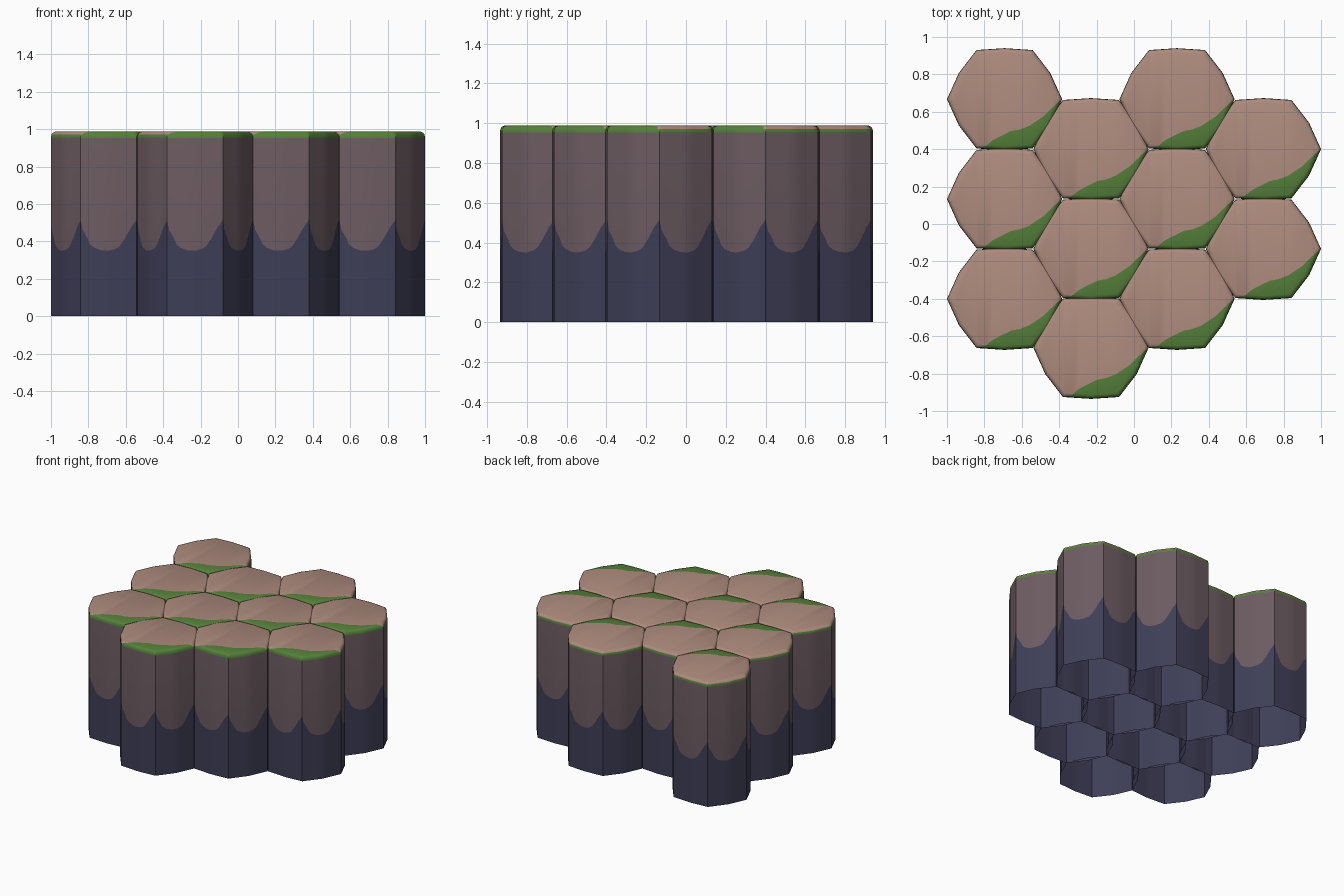
import bpy, bmesh, math
from mathutils import Vector

if "Cube" in bpy.data.objects:
    bpy.data.objects.remove(bpy.data.objects["Cube"])

# Flat colours
def mat(name, c):
    m = bpy.data.materials.new(name)
    m.diffuse_color = (*c, 1)
    m.use_nodes = True
    m.node_tree.nodes["Principled BSDF"].inputs["Base Color"].default_value = m.diffuse_color
    return m

MATS = [mat("dark_slate_base", (0.048, 0.048, 0.095)),
        mat("brown_rock_side", (0.150, 0.105, 0.120)),
        mat("moss_green", (0.090, 0.215, 0.042)),
        mat("pink_stone_top", (0.420, 0.258, 0.205))]

# Jagged colour border along one hexagon side: (position, height)
BORDER = [(0, .515), (.04, .46), (.12, .42), (.17, .385), (.25, .365), (.37, .352),
          (.5, .35), (.63, .36), (.7, .375), (.8, .42), (.9, .475)]
# Moss edge on the top, relative to the column centre
MOSS = [(-.21, -.33), (-.15, -.262), (-.10, -.25), (-.065, -.22), (-.03, -.202), (.035, -.17),
        (.08, -.162), (.13, -.143), (.21, -.09), (.25, -.05), (.29, -.012), (.34, .0)]

# Hexagon corners and slightly bulging side middles
CORNERS = [(.308, 0), (.15, .263), (-.15, .263), (-.308, 0), (-.15, -.263), (.15, -.263)]
def middle(k):
    a = math.radians(30 + 60 * k)
    r = .273 if k in (1, 4) else .282
    return Vector((r * math.cos(a), r * math.sin(a)))

def moss_y(x):
    for (x0, y0), (x1, y1) in zip(MOSS, MOSS[1:]):
        if x0 <= x <= x1:
            return y0 + (y1 - y0) * (x - x0) / (x1 - x0)
    return -9 if x < 0 else 0

def column_mesh():
    outline = []
    for k in range(6):
        a, m, b = Vector(CORNERS[k]), middle(k), Vector(CORNERS[(k + 1) % 6])
        for t, h in BORDER:
            p = a.lerp(m, t * 2) if t < .5 else m.lerp(b, t * 2 - 1)
            outline.append((p, h))
    bm = bmesh.new()
    # rings: height (None = jagged border), scale; bottom stays open
    rings = []
    for z, s in [(0, 1), (None, 1), (.953, 1), (.971, .992), (.982, .965), (.987, .92)]:
        rings.append([bm.verts.new((p.x * s, p.y * s, h if z is None else z)) for p, h in outline])
    n = len(outline)
    for lvl, slot in enumerate([0, 1, 2, 3, 3]):
        lo, hi = rings[lvl], rings[lvl + 1]
        for i in range(n):
            j = (i + 1) % n
            f = bm.faces.new((lo[i], lo[j], hi[j], hi[i]))
            f.material_index = slot
    bm.faces.new(rings[-1]).material_index = 3

    # cut the moss edge into the top and its rounded rim
    def cut(x0, x1, co, no):
        fs = [f for f in bm.faces if f.material_index == 3
              and x0 <= f.calc_center_median().x <= x1]
        if not fs:
            return
        geom = set(fs)
        for f in fs:
            geom.update(f.edges)
            geom.update(f.verts)
        bmesh.ops.bisect_plane(bm, geom=list(geom), dist=1e-5, plane_co=co, plane_no=no)
    for x, y in MOSS[1:-1]:
        cut(-9, 9, (x, 0, 0), (1, 0, 0))
    for (x0, y0), (x1, y1) in zip(MOSS, MOSS[1:]):
        cut(x0, x1, (x0, y0, 0), (y0 - y1, x1 - x0, 0))
    for f in bm.faces:
        c = f.calc_center_bounds()
        if f.material_index == 3 and c.y < moss_y(c.x):
            f.material_index = 2
    me = bpy.data.meshes.new("rock_column")
    bm.to_mesh(me)
    bm.free()
    for m in MATS:
        me.materials.append(m)
    me.shade_smooth()
    me.set_sharp_from_angle(angle=math.radians(42))
    return me

# Eleven interlocking columns
mesh = column_mesh()
HIGH, LOW = (.667, .133, -.4), (.4, -.133, -.662)
for x, ys in [(-.692, HIGH), (-.23, LOW), (.23, HIGH), (.692, LOW[:2])]:
    for y in ys:
        ob = bpy.data.objects.new("rock_column", mesh)
        ob.location = (x, y, 0)
        bpy.context.collection.objects.link(ob)
